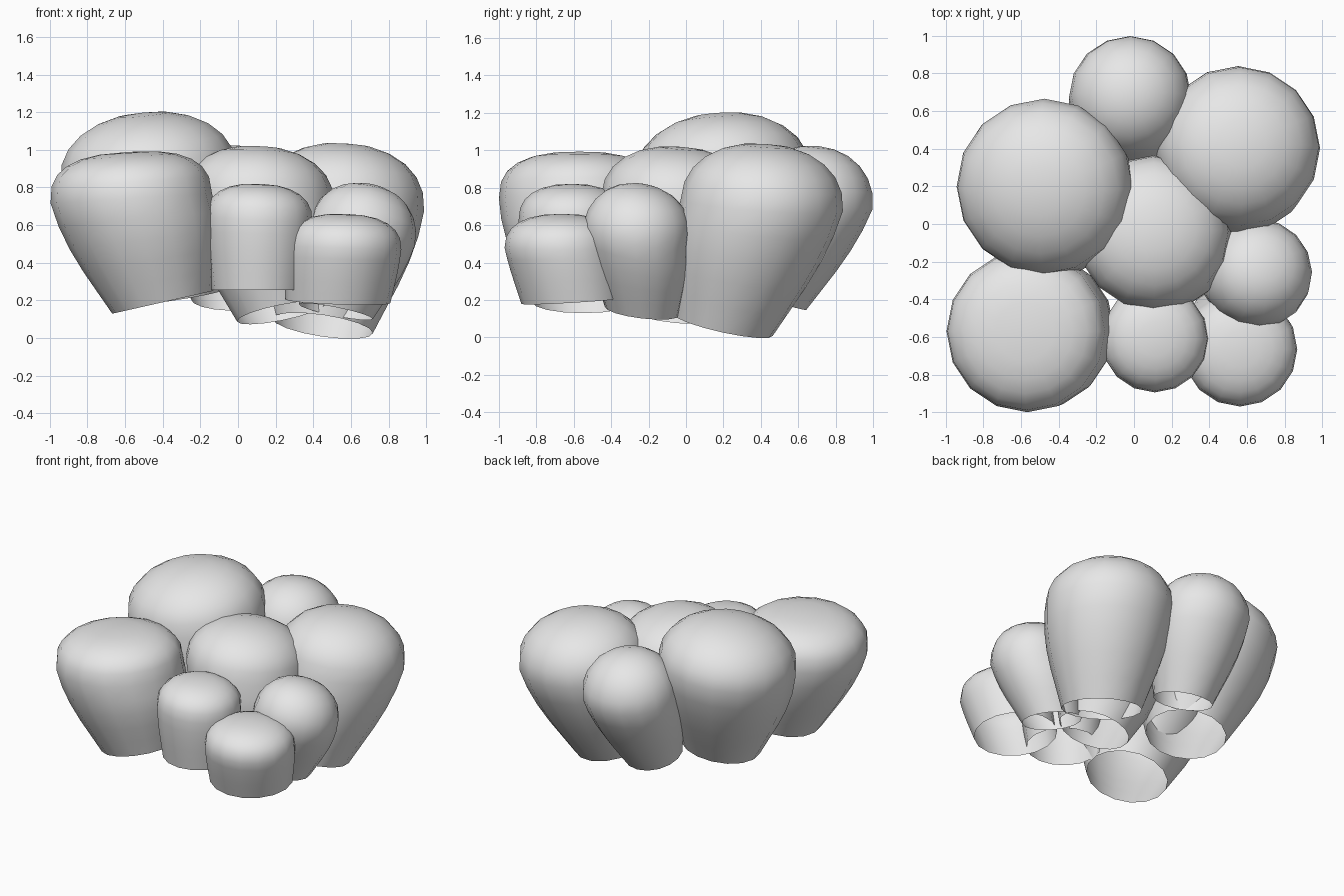
import bpy
import bmesh
from math import sin, cos, pi
from mathutils import Vector

old = bpy.data.objects.get("Cube")
if old:
    bpy.data.objects.remove(old, do_unlink=True)

# One plain colour for the whole cluster
grey = bpy.data.materials.new("light_grey")
grey.use_nodes = True
grey.diffuse_color = (0.8, 0.8, 0.8, 1)
grey.node_tree.nodes["Principled BSDF"].inputs["Base Color"].default_value = (0.8, 0.8, 0.8, 1)

SIDES = 16
UP = Vector((0, 0, 1))


def tilted(slope):
    """Rotation that leans a level ring by the given x and y slopes."""
    return UP.rotation_difference(Vector((slope[0], slope[1], 1)).normalized())


def bulb(name, base, top, base_r, max_r, widest, power, base_slope, dome_slope):
    """Open-bottomed bulb with a leaning wall; a lower power gives a boxier dome."""
    base, top = Vector(base), Vector(top)
    shoulder = Vector((top.x, top.y, base.z + (top.z - base.z) * widest))
    base_turn, dome_turn = tilted(base_slope), tilted(dome_slope)
    dome_axis = dome_turn @ UP * (top.z - shoulder.z)
    # Each ring: centre, radius, rotation
    rows = []
    for k in range(5):
        s = k / 5
        r = base_r + (max_r - base_r) * sin(s * pi / 2) ** 1.1
        rows.append((base.lerp(shoulder, s), r, base_turn.slerp(dome_turn, s)))
    for k in range(6):
        a = k / 6 * pi / 2
        rows.append((shoulder + dome_axis * sin(a) ** power, max_r * cos(a) ** power, dome_turn))
    bm = bmesh.new()
    rings = []
    for centre, r, turn in rows:
        rings.append([bm.verts.new(centre + turn @ Vector(
            (r * cos(2 * pi * i / SIDES), r * sin(2 * pi * i / SIDES), 0)))
            for i in range(SIDES)])
    for low, high in zip(rings, rings[1:]):
        for i in range(SIDES):
            j = (i + 1) % SIDES
            bm.faces.new((low[i], low[j], high[j], high[i]))
    tip = bm.verts.new(shoulder + dome_axis)
    for i in range(SIDES):
        bm.faces.new((rings[-1][i], rings[-1][(i + 1) % SIDES], tip))
    for f in bm.faces:
        f.smooth = True
    mesh = bpy.data.meshes.new(name)
    bm.to_mesh(mesh)
    bm.free()
    mesh.materials.append(grey)
    bpy.context.collection.objects.link(bpy.data.objects.new(name, mesh))


# Large bulbs
bulb("front_right_bulb", (-0.40, -0.55, 0.19), (-0.567, -0.57, 0.99), 0.275, 0.43,
     0.69, 0.75, (-0.226, 0), (-0.06, 0))
bulb("back_right_bulb", (-0.36, 0.11, 0.21), (-0.475, 0.197, 1.20), 0.27, 0.47,
     0.67, 0.93, (-0.15, -0.05), (-0.10, -0.07))
bulb("back_left_bulb", (0.45, 0.20, 0.065), (0.555, 0.405, 1.035), 0.27, 0.435,
     0.66, 0.9, (0.15, 0.22), (0.07, 0.07))
bulb("middle_bulb", (0.23, -0.14, 0.135), (0.10, -0.045, 1.02), 0.24, 0.41,
     0.67, 0.9, (-0.2, 0.18), (0.05, 0.08))
# Small bulbs
bulb("back_bulb", (-0.05, 0.45, 0.20), (-0.02, 0.675, 1.025), 0.20, 0.325,
     0.63, 0.95, (0.03, 0.28), (0.02, 0.10))
bulb("front_bulb", (0.11, -0.60, 0.255), (0.11, -0.61, 0.82), 0.25, 0.285,
     0.66, 0.83, (0, 0), (0.05, 0))
bulb("left_bulb", (0.52, -0.235, 0.14), (0.655, -0.265, 0.82), 0.20, 0.29,
     0.6, 0.9, (0.2, 0.12), (0.2, 0.22))
bulb("front_left_bulb", (0.53, -0.60, 0.195), (0.563, -0.665, 0.66), 0.28, 0.305,
     0.61, 0.83, (0.035, -0.06), (0.03, 0))
